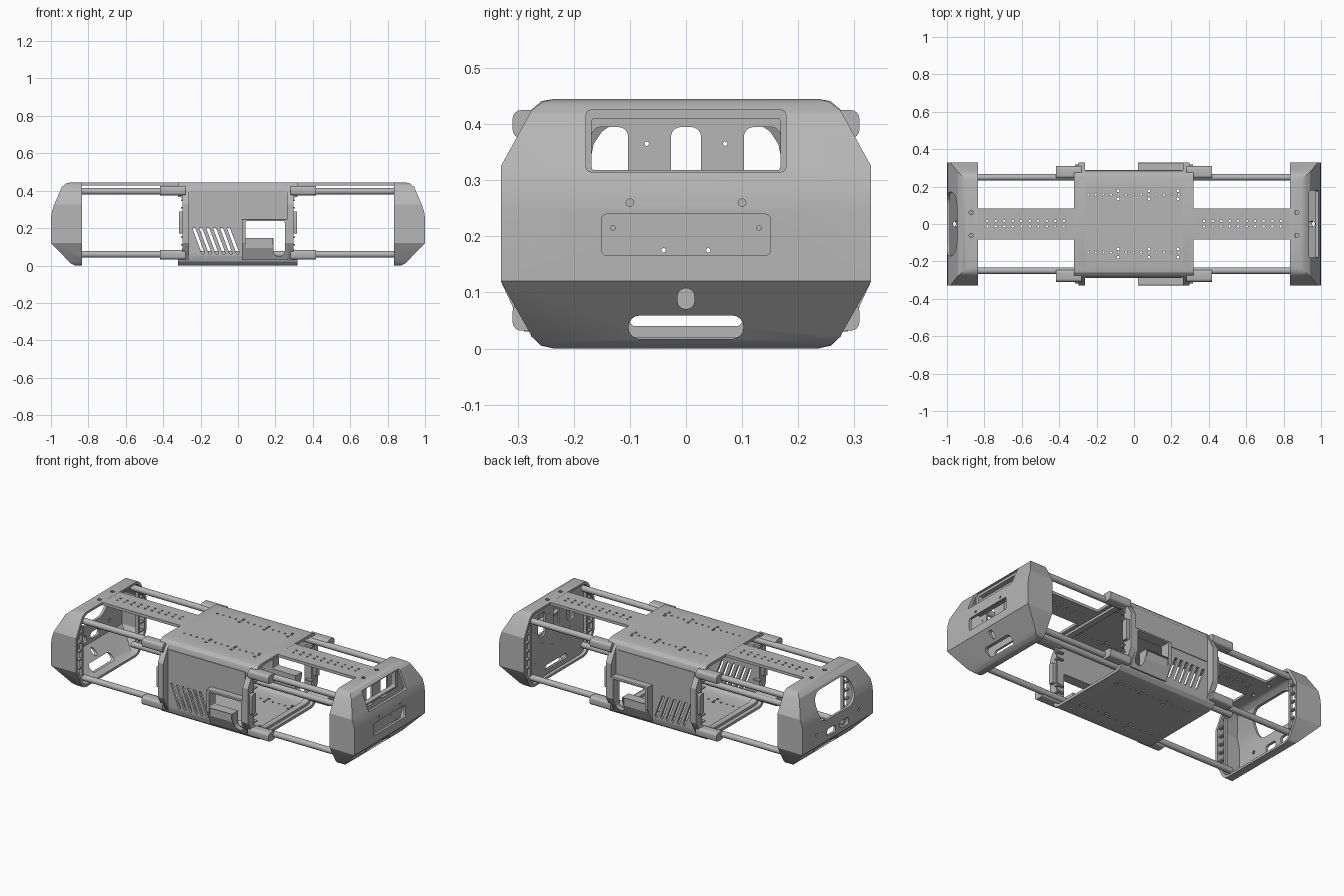
import bpy, bmesh, math

cube = bpy.data.objects.get("Cube")
if cube:
    bpy.data.objects.remove(cube, do_unlink=True)

grey = bpy.data.materials.new("satin grey")
grey.use_nodes = True
grey.diffuse_color = (0.47, 0.47, 0.47, 1)
grey.node_tree.nodes["Principled BSDF"].inputs["Base Color"].default_value = grey.diffuse_color
MID = 0.2225


def rrect(cx, cy, w, h, r=0.0, n=5):
    """Rounded rectangle outline from centre, size and corner radius."""
    if r == 0:
        n = 1
    pts = []
    for k, (sx, sy) in enumerate(((1, 1), (-1, 1), (-1, -1), (1, -1))):
        for i in range(n):
            a = math.pi / 2 * (k + i / max(n - 1, 1))
            pts.append((cx + sx * (w / 2 - r) + r * math.cos(a),
                        cy + sy * (h / 2 - r) + r * math.sin(a)))
    return pts


def circle(cx, cy, r, n=10):
    return [(cx + r * math.cos(i * math.tau / n), cy + r * math.sin(i * math.tau / n))
            for i in range(n)]


def sym(half):
    """Close a half outline by mirroring it on its first coordinate."""
    return half + [(-p, q) for p, q in reversed(half)]


def scaled(pts, fx, fy, cx=0.0):
    return [(cx + (p - cx) * fx, MID + (q - MID) * fy) for p, q in pts]


def flip(pts, s):
    return [(p * s, q) for p, q in pts]


def solid(name, prisms):
    """One object made of outlines extruded along an axis: (points, axis, start, end)."""
    bm = bmesh.new()
    place = {"x": lambda p, q, t: (t, p, q),
             "y": lambda p, q, t: (p, t, q),
             "z": lambda p, q, t: (p, q, t)}
    for pts, axis, a, b in prisms:
        lo = [bm.verts.new(place[axis](p, q, a)) for p, q in pts]
        hi = [bm.verts.new(place[axis](p, q, b)) for p, q in pts]
        bm.faces.new(lo)
        bm.faces.new(hi)
        for i in range(len(pts)):
            j = (i + 1) % len(pts)
            bm.faces.new((lo[i], lo[j], hi[j], hi[i]))
    bmesh.ops.recalc_face_normals(bm, faces=bm.faces)
    me = bpy.data.meshes.new(name)
    bm.to_mesh(me)
    bm.free()
    me.materials.append(grey)
    ob = bpy.data.objects.new(name, me)
    bpy.context.collection.objects.link(ob)
    return ob


def cut(ob, prisms, op="DIFFERENCE"):
    tool = solid("cutter", prisms)
    mod = ob.modifiers.new("cut", "BOOLEAN")
    mod.operation, mod.object, mod.solver = op, tool, "EXACT"
    bpy.context.view_layer.objects.active = ob
    bpy.ops.object.modifier_apply(modifier=mod.name)
    bpy.data.objects.remove(tool, do_unlink=True)


# Shared outlines: octagonal cross-section and nose profile
octagon = sym([(0.235, 0.445), (0.255, 0.44), (0.275, 0.425), (0.33, 0.325),
               (0.33, 0.12), (0.275, 0.022), (0.258, 0.006), (0.235, 0)])
nose = [(0.835, 0.445), (0.895, 0.445), (0.92, 0.438), (0.942, 0.42), (0.985, 0.32),
        (0.997, 0.28), (1, 0.25), (1, 0.12), (0.895, 0.012), (0.87, 0), (0.835, 0)]
nose_core = [(0.8 if p == 0.835 else p, q) for p, q in nose]

for s, side in ((1, "left"), (-1, "right")):
    # Hollow end cap
    cap = solid(side + "_end_cap", [(octagon, "x", s * 0.835, s * 1.05)])
    cut(cap, [(flip(nose, s), "y", -0.4, 0.4)], "INTERSECT")
    core = solid("core", [(scaled(octagon, 0.955, 0.94), "x", s * 0.78, s * 1.05)])
    cut(core, [(flip(scaled(nose_core, 0.925, 0.94, 0.8), s), "y", -0.4, 0.4)], "INTERSECT")
    mod = cap.modifiers.new("hollow", "BOOLEAN")
    mod.object, mod.solver = core, "EXACT"
    bpy.context.view_layer.objects.active = cap
    bpy.ops.object.modifier_apply(modifier=mod.name)
    bpy.data.objects.remove(core, do_unlink=True)

    # Cap openings, different at each end
    if s > 0:
        holes = [rrect(0, 0.37, 0.356, 0.11, 0.008), rrect(0, 0.203, 0.3, 0.073, 0.008),
                 circle(-0.1, 0.26, 0.007), circle(0.1, 0.26, 0.007)]
    else:
        holes = [rrect(0, 0.325, 0.34, 0.165, 0.07), rrect(-0.06, 0.165, 0.08, 0.04, 0.015),
                 rrect(0.06, 0.165, 0.08, 0.04, 0.015),
                 circle(-0.2, 0.19, 0.01), circle(0.2, 0.19, 0.01)]
    holes += [rrect(0, 0.089, 0.03, 0.037, 0.014), rrect(0, 0.038, 0.205, 0.042, 0.02)]
    cut(cap, [(h, "x", s * 0.88, s * 1.1) for h in holes])
    cut(cap, [(circle(s * 0.87, y, 0.012), "z", 0.4, 0.5) for y in (-0.062, 0.062)])

    # Inner bulkhead with equipment openings
    plate = solid(side + "_bulkhead", [(scaled(octagon, 0.96, 0.95), "x", s * 0.855, s * 0.867)])
    if s > 0:
        gaps = [rrect(y, 0.325, w, 0.14, 0.018) for y, w in ((0, 0.054), (0.136, 0.066), (-0.136, 0.066))]
    else:
        gaps = [rrect(y, 0.285, 0.095, 0.14, 0.015) for y in (-0.12, 0, 0.12)]
    gaps += [circle(k * y, z, 0.004) for k in (-1, 1)
             for y, z in ((0.13, 0.215), (0.04, 0.175), (0.07, 0.365), (0.2, 0.3), (0.2, 0.12))]
    gaps.append(rrect(0, 0.055, 0.2, 0.03, 0.01))
    cut(plate, [(g, "x", s * 0.8, s * 0.9) for g in gaps])

    # Ribs inside the cap rim
    solid(side + "_cap_ribs", [(rrect(k * 0.292, z, 0.04, 0.008), "x", s * 0.838, s * 0.856)
                               for k in (-1, 1) for z in (0.13, 0.18, 0.23, 0.28, 0.33)])
    solid(side + "_cap_posts", [(rrect(k * 0.265, MID, 0.012, 0.3), "x", s * 0.838, s * 0.856)
                                for k in (-1, 1)])

    # Top rail with two rows of holes
    rail = solid(side + "_top_rail", [(rrect(s * 0.58, 0, 0.53, 0.165), "z", 0.428, 0.4445)])
    cut(rail, [(circle(s * (0.375 + 0.0455 * i), y, 0.0065, 8), "z", 0.4, 0.5)
               for i in range(10) for y in (-0.013, 0.016)])

    # Octagonal end frame of the body
    frame = solid(side + "_body_frame", [(octagon, "x", s * 0.262, s * 0.297)])
    cut(frame, [(rrect(0, MID, 0.555, 0.385, 0.07), "x", s * 0.2, s * 0.4)])

    # Frame connectors, ribs and tube clamps
    bits = []
    for k in (-1, 1):
        bits.append((rrect(k * 0.3, 0.23, 0.035, 0.12, 0.006), "x", s * 0.29, s * 0.316))
        bits += [(rrect(k * 0.268, z, 0.03, 0.008), "x", s * 0.265, s * 0.305)
                 for z in (0.11, 0.15, 0.31, 0.35)]
        for z in (0.4, 0.057):
            bits.append((rrect(k * 0.277, z, 0.064, 0.05, 0.015), "x", s * 0.28, s * 0.418))
    solid(side + "_frame_fittings", bits)

# Window lip on the left cap
lip = solid("window_lip", [(rrect(0, 0.368, 0.38, 0.12), "x", 0.89, 0.92)])
cut(lip, [(rrect(0, 0.364, 0.336, 0.092, 0.005), "x", 0.8, 1)])

# Hollow central body
hull = sym([(0.235, 0.445), (0.258, 0.441), (0.276, 0.425), (0.285, 0.4),
            (0.285, 0.05), (0.276, 0.022), (0.258, 0.005), (0.235, 0)])
body = solid("central_body", [(hull, "x", -0.32, 0.318)])
cut(body, [(scaled(hull, 0.95, 0.93), "x", -0.4, 0.4)])
cut(body, [(rrect(s * 0.4, MID, 0.21, 0.29, 0.02), "y", -0.4, 0.4) for s in (-1, 1)])

# Hole rows through roof and floor
rows = [(circle(-0.245 + 0.0405 * i, y, 0.006, 8), "z", -0.1, 0.5)
        for i in range(13) for y in (-0.152, 0.157)]
rows += [(circle(x, k * y, 0.008, 8), "z", -0.1, 0.5)
         for x in (-0.085, 0.08, 0.235) for k in (-1, 1) for y in (0.134, 0.178)]
cut(body, rows)

# Slanted vents through both flanks
vents = []
for i in range(6):
    x = -0.236 + 0.037 * i
    vents.append(([(x - 0.008, 0.2), (x + 0.008, 0.2), (x + 0.058, 0.066), (x + 0.05, 0.058),
                   (x + 0.042, 0.066)], "y", -0.4, 0.4))
cut(body, vents)

# Side pods with a window and a hook-shaped slot
pod_outline = [(0.272, 0.25), (0.326, 0.25), (0.33, 0.245), (0.33, 0.12), (0.288, 0.03), (0.272, 0.03)]
window = [(rrect(0.145, 0.192, 0.21, 0.09, 0.006), "y", -0.4, 0.4)]
slot = [(rrect(0.22, 0.12, 0.06, 0.14, 0.028), "y", -0.4, 0.4)]
parts = [body]
for k, side in ((-1, "front"), (1, "back")):
    pod = solid(side + "_pod", [(flip(pod_outline, k), "x", 0.022, 0.264)])
    cut(pod, [(rrect(0.112, 0.09, 0.145, 0.11), "y", k * 0.318, k * 0.4)])
    parts.append(pod)
for part in parts:
    cut(part, window)
    cut(part, slot)

# Seam line plates above the pods
solid("flank_panels", [(rrect(-0.005, 0.325, 0.51, 0.145, 0.004), "y", k * 0.28, k * 0.289)
                       for k in (-1, 1)])

# Four long structural tubes
for y in (-0.25, 0.25):
    for z in (0.397, 0.06):
        name = ("front" if y < 0 else "back") + ("_upper" if z > 0.2 else "_lower") + "_tube"
        solid(name, [(circle(y, z, 0.0175, 24), "x", -0.87, 0.87)])

# Smooth the curved faces, keep edges crisp
for ob in bpy.context.scene.objects:
    ob.select_set(ob.type == "MESH" and grey.name in ob.data.materials)
bpy.ops.object.shade_smooth_by_angle(angle=math.radians(25))
